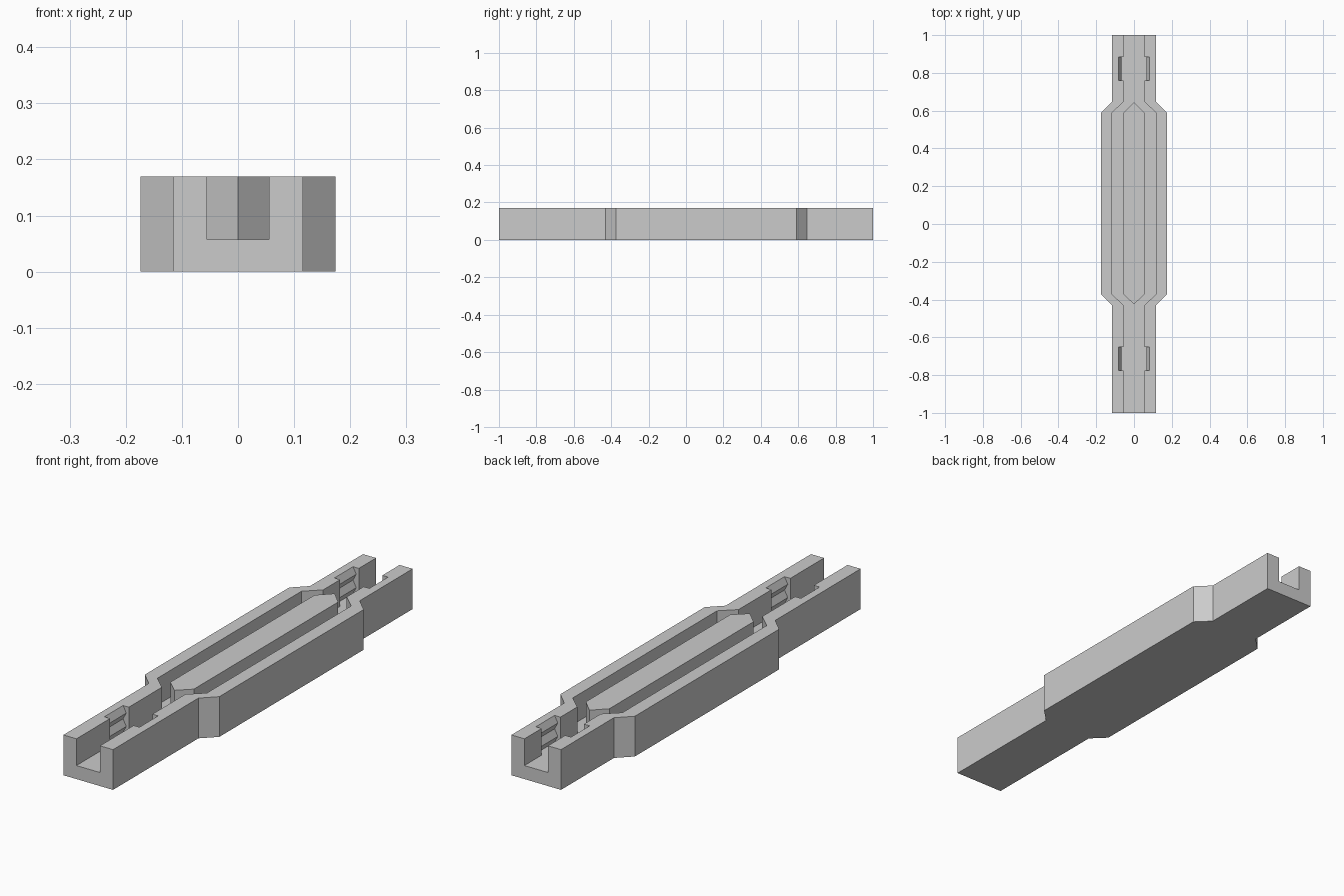
import bpy
import bmesh

cube = bpy.data.objects.get("Cube")
if cube:
    bpy.data.objects.remove(cube, do_unlink=True)

HEIGHT, FLOOR = 0.17, 0.057
NECK, BODY = 0.116, 0.174            # outer half widths
SLOT = 0.055                         # half width of channel and island
FRONT, BACK, TAPER = -0.43, 0.647, 0.057   # ends of the wide section

grey = bpy.data.materials.new("grey")
grey.use_nodes = True
grey.diffuse_color = (0.6, 0.6, 0.6, 1)
grey.node_tree.nodes["Principled BSDF"].inputs["Base Color"].default_value = (0.6, 0.6, 0.6, 1)


def prism(name, points, offset):
    """Extrude a closed 3D outline by an offset vector."""
    bm = bmesh.new()
    face = bm.faces.new([bm.verts.new(p) for p in points])
    out = bmesh.ops.extrude_face_region(bm, geom=[face])
    moved = [v for v in out["geom"] if isinstance(v, bmesh.types.BMVert)]
    bmesh.ops.translate(bm, verts=moved, vec=offset)
    bmesh.ops.recalc_face_normals(bm, faces=bm.faces)
    mesh = bpy.data.meshes.new(name)
    bm.to_mesh(mesh)
    bm.free()
    mesh.materials.append(grey)
    obj = bpy.data.objects.new(name, mesh)
    bpy.context.collection.objects.link(obj)
    return obj


def mirrored(side):
    """Close a right-hand outline of (x, t) pairs with its mirror image."""
    return side + [(-x, t) for x, t in reversed(side) if x > 0]


def plan(narrow, wide, end):
    """Plan outline: narrow necks flaring to a wide middle."""
    return mirrored([(narrow, -end), (narrow, FRONT), (wide, FRONT + TAPER),
                     (wide, BACK - TAPER), (narrow, BACK), (narrow, end)])


def upright(name, outline, low, high):
    return prism(name, [(x, y, low) for x, y in outline], (0, 0, high - low))


def cut(target, cutter):
    cutter.hide_render = True
    mod = target.modifiers.new("cut", "BOOLEAN")
    mod.operation, mod.solver, mod.object = "DIFFERENCE", "EXACT", cutter
    bpy.context.view_layer.objects.active = target
    bpy.ops.object.modifier_apply(modifier=mod.name)
    bpy.data.objects.remove(cutter, do_unlink=True)


# Tray with an open channel following its outline
tray = upright("tray", plan(NECK, BODY, 1), 0, HEIGHT)
cut(tray, upright("channel_cutter", plan(SLOT, NECK, 1.1), FLOOR, HEIGHT + 0.1))

# Ribbed recesses in both neck walls: a zigzag between valley and ridge
VALLEY, RIDGE, STEPS = 0.082, 0.067, 4
zigzag = [(RIDGE if i % 2 else VALLEY, FLOOR + (HEIGHT - FLOOR) * i / STEPS)
          for i in range(STEPS + 1)]
zigzag.append((VALLEY, HEIGHT + 0.05))
for start in (-0.775, 0.76):
    outline = [(x, start, z) for x, z in mirrored(zigzag)]
    cut(tray, prism("recess_cutter", outline, (0, 0.125, 0)))

# Pointed island standing in the middle of the channel
island = mirrored([(0, FRONT + 0.005), (SLOT, FRONT + TAPER),
                   (SLOT, BACK - TAPER), (0, BACK - 0.002)])
upright("centre_island", island, FLOOR - 0.01, HEIGHT)
